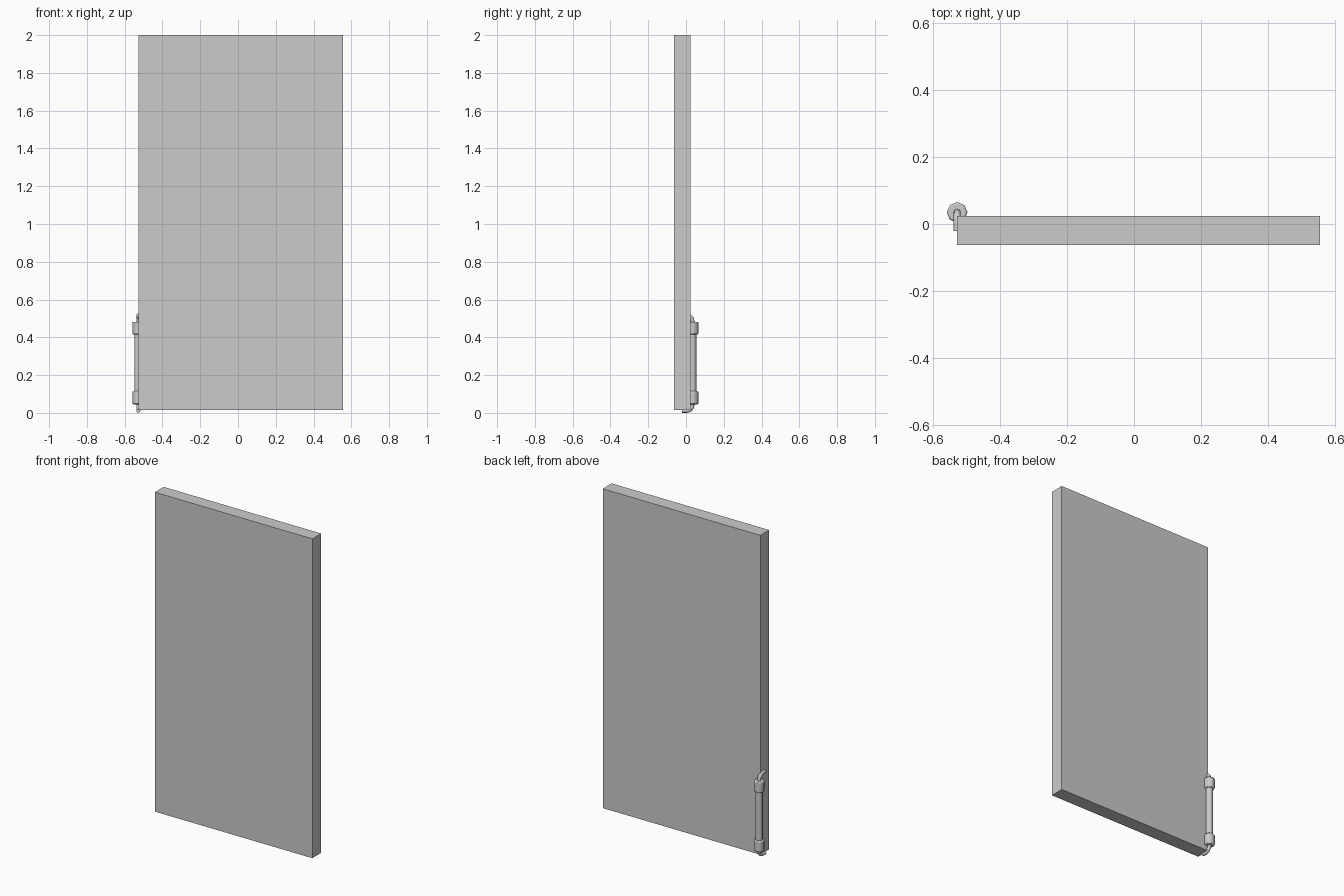
import bpy
from math import sin, cos, pi

if "Cube" in bpy.data.objects:
    bpy.data.objects.remove(bpy.data.objects["Cube"])

AX, AY = -0.528, 0.0345     # handle axis
MID = 0.2635                # handle mid height


def smooth(obj):
    bpy.context.view_layer.objects.active = obj
    bpy.ops.object.shade_smooth_by_angle(angle=0.9)


def cylinder(name, r, z0, z1, sides, bevel=0):
    bpy.ops.mesh.primitive_cylinder_add(vertices=sides, radius=r, depth=z1 - z0,
                                        location=(AX, AY, (z0 + z1) / 2))
    obj = bpy.context.object
    obj.name = name
    if bevel:
        mod = obj.modifiers.new("rounded_rims", 'BEVEL')
        mod.width = bevel
        mod.segments = 2
        mod.limit_method = 'ANGLE'
        mod.angle_limit = 1.0
    smooth(obj)


# Door panel
bpy.ops.mesh.primitive_cube_add(size=1, location=(0.0135, -0.019, 1.0075))
panel = bpy.context.object
panel.name = "door_panel"
panel.scale = (1.083, 0.087, 1.985)
bpy.ops.object.transform_apply(location=False, rotation=False, scale=True)

# Grip tube and its two collars
cylinder("handle_grip", 0.021, 0.10, 0.427, 8)
cylinder("lower_collar", 0.031, 0.045, 0.115, 8, 0.006)
cylinder("upper_collar", 0.031, 0.415, 0.482, 8, 0.006)


# Bent mounting rods from the collars into the panel edge
def rod(name, s):
    bend = 0.032
    zc = 0.253 - bend
    pts = [(AY, 0.20)]
    pts += [(AY - bend + bend * cos(a), zc + bend * sin(a))
            for a in (i * pi / 10 for i in range(6))]
    pts.append((-0.021, 0.253))
    curve = bpy.data.curves.new(name, 'CURVE')
    curve.dimensions = '3D'
    curve.bevel_depth = 0.0105
    curve.bevel_resolution = 2
    curve.use_fill_caps = True
    spline = curve.splines.new('POLY')
    spline.points.add(len(pts) - 1)
    for p, (y, z) in zip(spline.points, pts):
        p.co = (AX, y, MID + s * z, 1)
    obj = bpy.data.objects.new(name, curve)
    bpy.context.collection.objects.link(obj)
    bpy.ops.object.select_all(action='DESELECT')
    obj.select_set(True)
    bpy.context.view_layer.objects.active = obj
    bpy.ops.object.convert(target='MESH')
    smooth(bpy.context.object)


rod("upper_rod", 1)
rod("lower_rod", -1)
